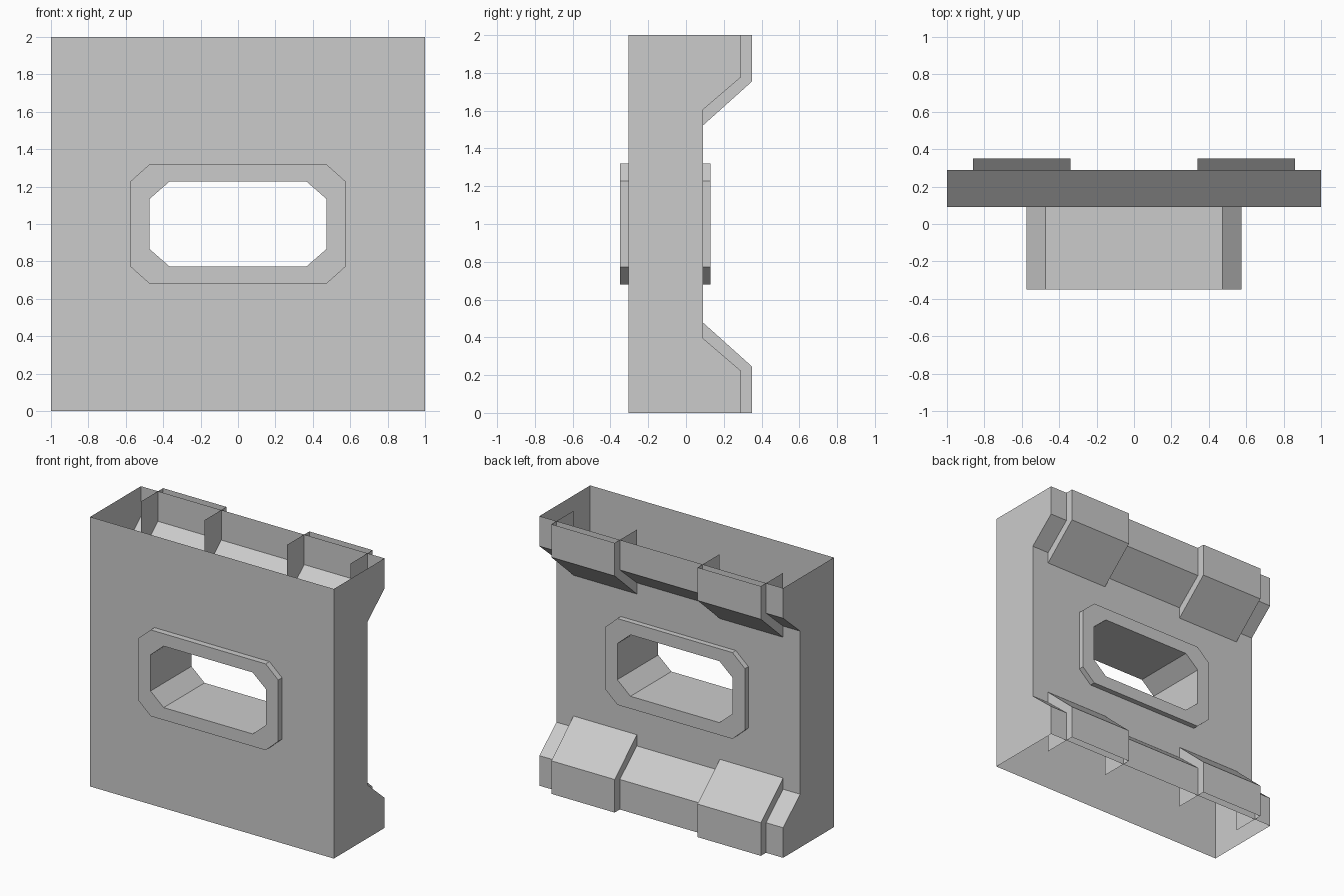
import bpy, bmesh

if "Cube" in bpy.data.objects:
    bpy.data.objects.remove(bpy.data.objects["Cube"])

# All parts are modelled around the panel centre, which sits at z = 1
FRONT, BACK, LIP, PAD = -0.305, 0.09, 0.29, 0.35


def add_object(name, bm):
    mesh = bpy.data.meshes.new(name)
    bm.to_mesh(mesh)
    bm.free()
    obj = bpy.data.objects.new(name, mesh)
    obj.location.z = 1
    bpy.context.collection.objects.link(obj)
    return obj


def octagon(bm, w, h, cx, cz, y):
    """Chamfered rectangle (half sizes w, h; flats end at cx, cz)."""
    pts = [(w, cz), (cx, h), (-cx, h), (-w, cz),
           (-w, -cz), (-cx, -h), (cx, -h), (w, -cz)]
    return [bm.verts.new((x, y, z)) for x, z in pts]


def strip(bm, a, b, closed=True):
    """Quads between two matching vertex rows."""
    for i in range(len(a) if closed else len(a) - 1):
        j = (i + 1) % len(a)
        bm.faces.new((a[i], a[j], b[j], b[i]))


def edge_loop(bm, verts):
    found = []
    for a, b in zip(verts, verts[1:] + verts[:1]):
        found.append(bm.edges.get((a, b)) or bm.edges.new((a, b)))
    return found


OUTER = (0.575, 0.32, 0.472, 0.228)
INNER = (0.473, 0.228, 0.365, 0.134)

# Hollow wall shell, open at top and bottom, flared lips at the back
bm = bmesh.new()
profile = [(FRONT, -1), (LIP, -1), (LIP, -0.777), (BACK, -0.605),
           (BACK, 0.605), (LIP, 0.777), (LIP, 1), (FRONT, 1)]
left, right = ([bm.verts.new((x, y, z)) for y, z in profile] for x in (-1, 1))
bm.faces.new(left[::-1])
bm.faces.new(right)
for i in (1, 2, 4, 5):
    bm.faces.new((left[i], left[i + 1], right[i + 1], right[i]))
for i, j, y in ((7, 0, FRONT), (3, 4, BACK)):
    hole = octagon(bm, *OUTER, y)
    edges = edge_loop(bm, [left[i], left[j], right[j], right[i]])
    bmesh.ops.triangle_fill(bm, use_beauty=True, use_dissolve=False,
                            edges=edges + edge_loop(bm, hole))
bmesh.ops.recalc_face_normals(bm, faces=bm.faces)
bm.faces.ensure_lookup_table()
if bm.faces[0].normal.x > 0:
    bmesh.ops.reverse_faces(bm, faces=bm.faces)
add_object("wall_shell", bm)

# Window frame: chamfered ring passing through both wall faces
bm = bmesh.new()
rings = [octagon(bm, *size, y) for size, y in
         ((OUTER, -0.35), (OUTER, 0.13), (INNER, 0.13), (INNER, -0.35))]
for a, b in zip(rings, rings[1:] + rings[:1]):
    strip(bm, a, b)
bmesh.ops.recalc_face_normals(bm, faces=bm.faces)
add_object("window_frame", bm)

# Lip pads: hollow brackets wrapped over the lips, mirrored to four places
bm = bmesh.new()
pad = [(BACK, 1), (PAD, 1), (PAD, 0.755), (BACK, 0.522)]
near, far = ([bm.verts.new((x, y, z)) for y, z in pad] for x in (0.34, 0.86))
bm.faces.new(near)
bm.faces.new(far[::-1])
strip(bm, near[1:], far[1:], closed=False)
bmesh.ops.recalc_face_normals(bm, faces=bm.faces)
bm.faces.ensure_lookup_table()
if bm.faces[0].normal.x > 0:
    bmesh.ops.reverse_faces(bm, faces=bm.faces)
pads = add_object("lip_pads", bm)
mirror = pads.modifiers.new("mirror", 'MIRROR')
mirror.use_axis = (True, False, True)
mirror.use_mirror_merge = False
